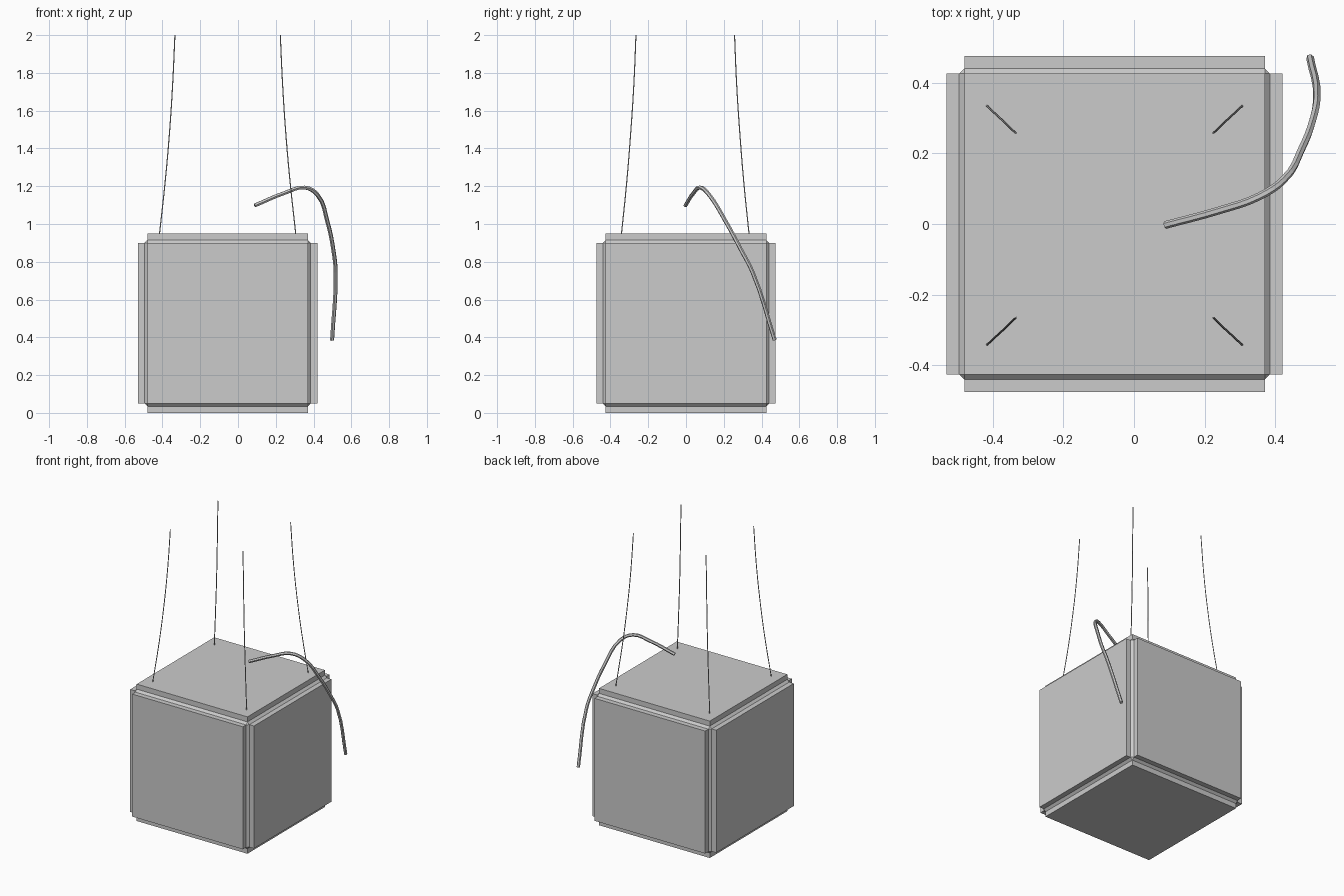
import bpy, bmesh
from mathutils import Vector

if "Cube" in bpy.data.objects:
    bpy.data.objects.remove(bpy.data.objects["Cube"])

CX = -0.055  # centre of the crate in x


def finish(name, bm):
    mesh = bpy.data.meshes.new(name)
    bm.to_mesh(mesh)
    bm.free()
    obj = bpy.data.objects.new(name, mesh)
    bpy.context.collection.objects.link(obj)
    return obj


def tube(name, points, radius, res):
    """Low-sided capped tube along a smooth path, turned into a mesh."""
    cu = bpy.data.curves.new(name, 'CURVE')
    cu.dimensions = '3D'
    cu.bevel_depth = radius
    cu.bevel_resolution = 1
    cu.resolution_u = res
    cu.use_fill_caps = True
    sp = cu.splines.new('BEZIER')
    sp.bezier_points.add(len(points) - 1)
    for bp, p in zip(sp.bezier_points, points):
        bp.co = p
        bp.handle_left_type = bp.handle_right_type = 'AUTO'
    sp.use_smooth = False
    obj = bpy.data.objects.new(name, cu)
    bpy.context.collection.objects.link(obj)
    bpy.ops.object.select_all(action='DESELECT')
    obj.select_set(True)
    bpy.context.view_layer.objects.active = obj
    bpy.ops.object.convert(target='MESH')
    return obj


# Crate: chamfered cube with each face pushed outward as a panel
bm = bmesh.new()
bmesh.ops.create_cube(bm, size=0.88)
bmesh.ops.bevel(bm, geom=bm.edges[:], offset=0.015, segments=1,
                profile=0.5, affect='EDGES')
panels = [f for f in bm.faces if f.calc_area() > 0.5]
for face in panels:
    n = face.normal.copy()
    new = bmesh.ops.extrude_discrete_faces(bm, faces=[face])["faces"][0]
    bmesh.ops.translate(bm, verts=new.verts[:], vec=n * 0.035)
bmesh.ops.recalc_face_normals(bm, faces=bm.faces[:])
bmesh.ops.translate(bm, verts=bm.verts[:], vec=Vector((CX, 0, 0.475)))
finish("crate", bm)

# Four hanging wires, leaning inward and straightening towards the top
for sx, nx in ((-1, "left"), (1, "right")):
    for sy, ny in ((-1, "front"), (1, "back")):
        path = [(CX + sx * a, sy * b - 0.004, z) for a, b, z in (
            (0.361, 0.338, 0.945), (0.331, 0.310, 1.22),
            (0.308, 0.289, 1.48), (0.291, 0.272, 1.74),
            (0.279, 0.261, 2.0))]
        tube(f"wire_{ny}_{nx}", path, 0.003, 3)

# Loose cable arching over the crate
tube("cable", [(0.088, -0.003, 1.098), (0.246, 0.040, 1.164),
               (0.352, 0.077, 1.193), (0.42, 0.122, 1.155),
               (0.474, 0.212, 1.01), (0.505, 0.292, 0.862),
               (0.517, 0.352, 0.746), (0.498, 0.470, 0.385)], 0.011, 4)
